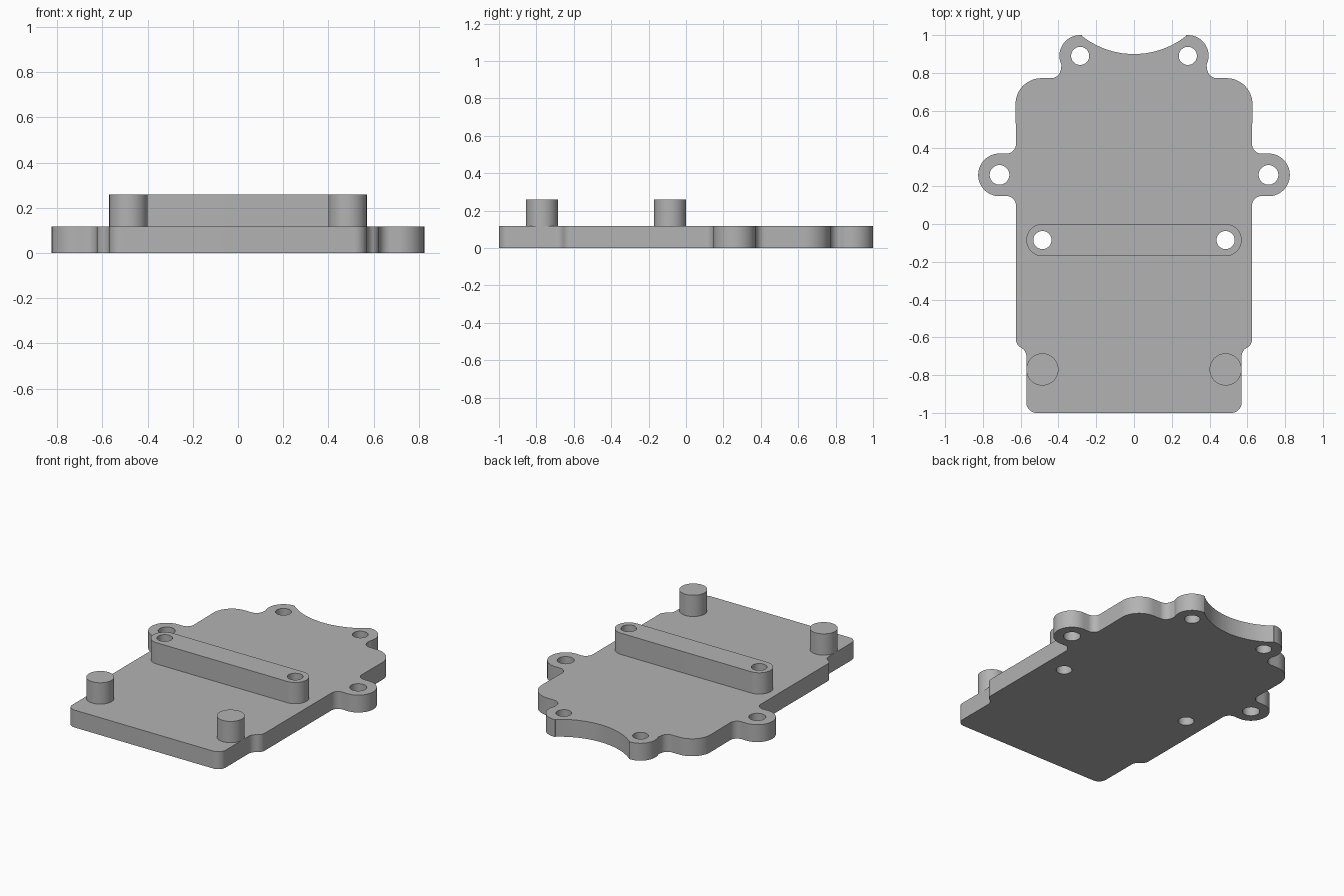
import bpy
import math

cube = bpy.data.objects.get("Cube")
if cube:
    bpy.data.objects.remove(cube, do_unlink=True)

grey = bpy.data.materials.new("plain grey")
grey.use_nodes = True
grey.diffuse_color = (0.45, 0.45, 0.45, 1)
grey.node_tree.nodes["Principled BSDF"].inputs["Base Color"].default_value = grey.diffuse_color

PLATE_TOP = 0.117
TOP = 0.26
BAR_X, BAR_Y, BOSS_R = 0.485, -0.085, 0.085


def arc(x, y, r, start, end):
    """Points along an arc, angles in degrees."""
    n = max(4, round(abs(end - start) / 6))
    angles = [math.radians(start + (end - start) * i / n) for i in range(n + 1)]
    return [(x + r * math.cos(a), y + r * math.sin(a)) for a in angles]


def circle(x, y, r):
    return arc(x, y, r, 0, 360)[:-1]


def mirrored(half):
    """Close a right-hand outline with its mirror image."""
    return half + [(-x, y) for x, y in reversed(half)]


def extrude(name, loops, bottom, top):
    """Solid from an outer loop and hole loops."""
    curve = bpy.data.curves.new(name + " profile", "CURVE")
    curve.dimensions = "2D"
    curve.fill_mode = "BOTH"
    curve.extrude = (top - bottom) / 2
    for loop in loops:
        spline = curve.splines.new("POLY")
        spline.points.add(len(loop) - 1)
        for point, (x, y) in zip(spline.points, loop):
            point.co = (x, y, 0, 1)
        spline.use_cyclic_u = True
    obj = bpy.data.objects.new(name, curve)
    bpy.context.collection.objects.link(obj)
    obj.location.z = (bottom + top) / 2
    bpy.ops.object.select_all(action="DESELECT")
    obj.select_set(True)
    bpy.context.view_layer.objects.active = obj
    bpy.ops.object.convert(target="MESH")
    obj = bpy.context.object
    # Weld caps to walls so normals agree
    bpy.ops.object.mode_set(mode="EDIT")
    bpy.ops.mesh.select_all(action="SELECT")
    bpy.ops.mesh.remove_doubles(threshold=0.0001)
    bpy.ops.mesh.normals_make_consistent(inside=False)
    bpy.ops.object.mode_set(mode="OBJECT")
    bpy.ops.object.shade_smooth_by_angle(angle=math.radians(30))
    obj.data.materials.clear()
    obj.data.materials.append(grey)
    return obj


# Base plate outline, right half from front to back
outline = arc(0.515, -0.945, 0.055, -90, 0)       # front corner
outline += arc(0.62, -0.70, 0.05, 180, 115)       # step in the side
outline += arc(0.575, -0.61, 0.05, -65, 0)
outline += arc(0.675, 0.098, 0.05, 180, 90)       # side ear
outline += arc(0.712, 0.26, 0.113, -90, 90)
outline += arc(0.675, 0.423, 0.05, -90, -180)
outline += arc(0.49, 0.635, 0.137, 0, 90)         # rear shoulder
outline += arc(0.44, 0.825, 0.053, -90, -180)
outline += arc(0.285, 0.89, 0.11, -26, 95)        # rear lobe
outline += arc(0, 1.345, 0.4456, -52, -88)[::1]   # rear scoop

bar_holes = [circle(s * BAR_X, BAR_Y, 0.048) for s in (-1, 1)]
ear_holes = [circle(s * 0.712, 0.26, 0.052) for s in (-1, 1)]
lobe_holes = [circle(s * 0.285, 0.89, 0.048) for s in (-1, 1)]
extrude("base_plate", [mirrored(outline)] + bar_holes + ear_holes + lobe_holes, 0, PLATE_TOP)

# Raised crossbar with through holes
bar_end = arc(BAR_X, BAR_Y, BOSS_R, -90, 90)
extrude("crossbar", [mirrored(bar_end)] + bar_holes, PLATE_TOP, TOP)

# Front pegs
for side, s in (("left", 1), ("right", -1)):
    extrude(side + "_peg", [circle(s * BAR_X, -0.77, BOSS_R)], PLATE_TOP, TOP)
